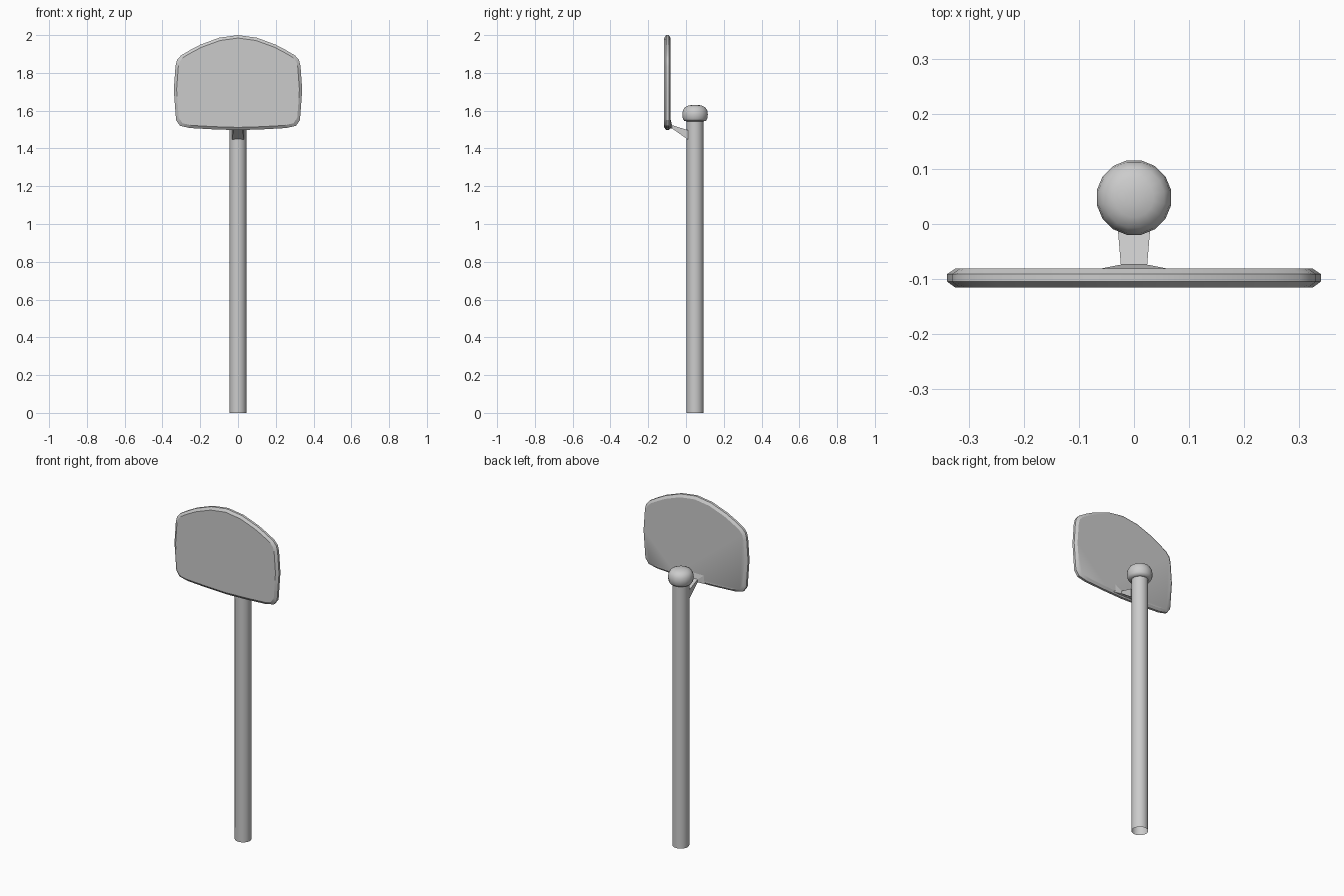
import bpy, bmesh, math

if "Cube" in bpy.data.objects:
    bpy.data.objects.remove(bpy.data.objects["Cube"])


def make_object(name, rings, cap_start=True, cap_end=True, angle=30):
    """Skin a list of equal-length closed rings into one mesh object."""
    bm = bmesh.new()
    loops = [[bm.verts.new(p) for p in ring] for ring in rings]
    n = len(loops[0])
    for a, b in zip(loops, loops[1:]):
        for i in range(n):
            j = (i + 1) % n
            bm.faces.new((a[i], a[j], b[j], b[i]))
    if cap_start:
        bm.faces.new(loops[0][::-1])
    if cap_end:
        bm.faces.new(loops[-1])
    bmesh.ops.recalc_face_normals(bm, faces=bm.faces)
    mesh = bpy.data.meshes.new(name)
    bm.to_mesh(mesh)
    bm.free()
    obj = bpy.data.objects.new(name, mesh)
    bpy.context.collection.objects.link(obj)
    bpy.ops.object.select_all(action='DESELECT')
    obj.select_set(True)
    bpy.context.view_layer.objects.active = obj
    bpy.ops.object.shade_smooth_by_angle(angle=math.radians(angle))
    return obj


def circle(r, z, y=0.048, sides=16):
    return [(r * math.cos(2 * math.pi * (i + 0.5) / sides),
             y + r * math.sin(2 * math.pi * (i + 0.5) / sides), z)
            for i in range(sides)]


def rect(y, half_w, z0, z1):
    return [(-half_w, y, z0), (half_w, y, z0), (half_w, y, z1), (-half_w, y, z1)]


# Pole: tube open at the foot
make_object("pole", [circle(0.045, 0), circle(0.045, 1.55)], cap_start=False)

# Rounded cap on the pole
cap = [(0.045, 1.543), (0.059, 1.546), (0.066, 1.558), (0.069, 1.58),
       (0.066, 1.60), (0.056, 1.617), (0.036, 1.627), (0.012, 1.631)]
make_object("pole_cap", [circle(r, z) for r, z in cap], angle=60)

# Backboard: mirrored half outline, bottom centre up to top centre
half = [(0, 1.497), (0.13, 1.501), (0.255, 1.508), (0.307, 1.52), (0.328, 1.55),
        (0.340, 1.71), (0.331, 1.835), (0.323, 1.868), (0.302, 1.892),
        (0.255, 1.92), (0.2, 1.949), (0.1, 1.986), (0, 2.0)]
outline = half + [(-x, z) for x, z in half[-2:0:-1]]


def board_ring(y, inset):
    sx, sz, cz = 1 - inset / 0.34, 1 - inset / 0.25, 1.74
    return [(x * sx, y, cz + (z - cz) * sz) for x, z in outline]


make_object("backboard", [board_ring(-0.116, 0.015), board_ring(-0.105, 0),
                          board_ring(-0.091, 0), board_ring(-0.081, 0.015)])

# Bracket: flange on the board tapering into an arm that meets the pole
make_object("bracket", [rect(-0.083, 0.07, 1.503, 1.56),
                        rect(-0.074, 0.024, 1.506, 1.523),
                        rect(0.01, 0.031, 1.447, 1.497)], angle=10)
